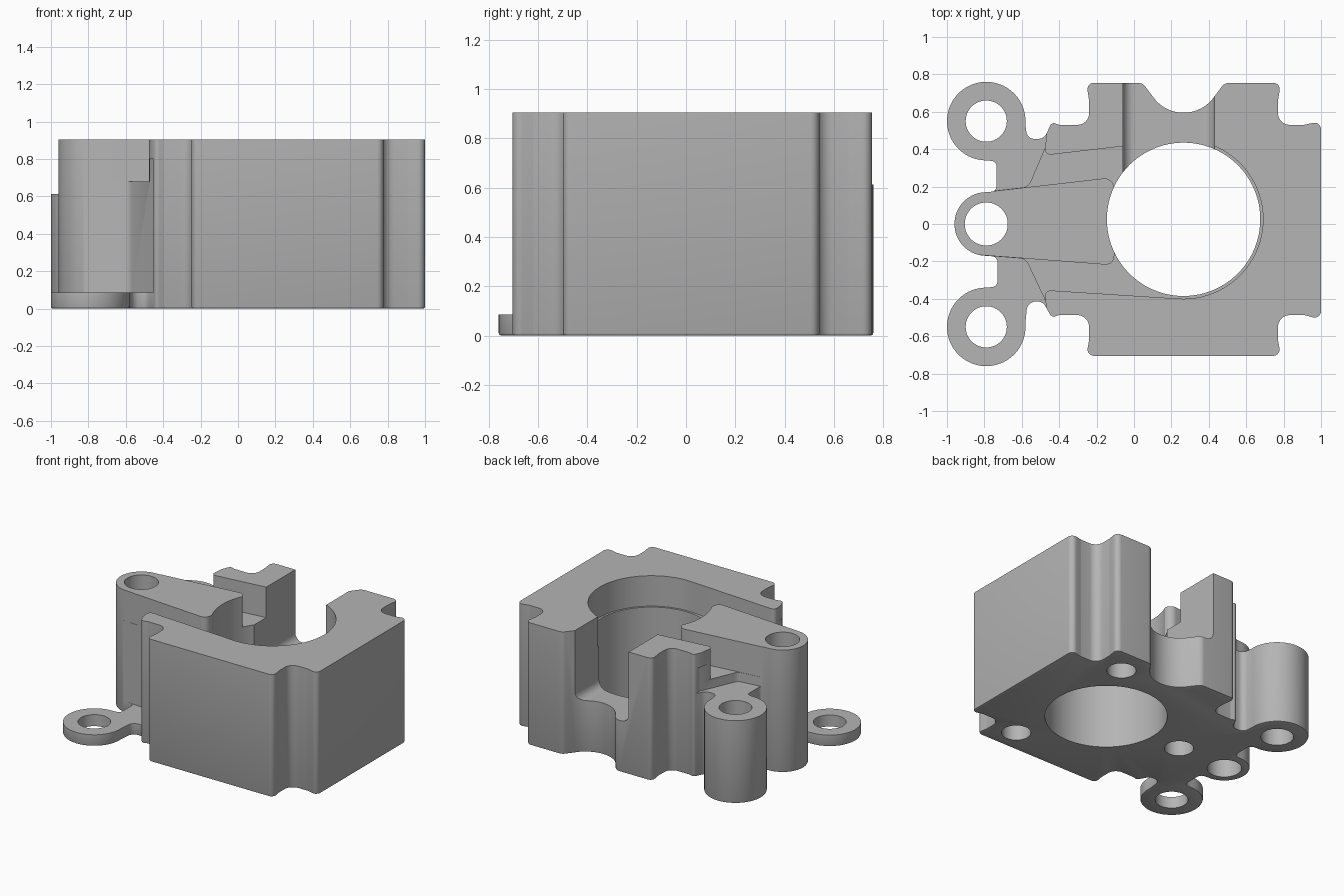
import bpy, bmesh, math
from mathutils import Vector

old = bpy.data.objects.get("Cube")
if old:
    bpy.data.objects.remove(old, do_unlink=True)

TOP, SEAT = 0.905, 0.68
BORE = (0.265, 0.025)

grey = bpy.data.materials.new("machined grey")
grey.use_nodes = True
grey.diffuse_color = (0.46, 0.46, 0.46, 1)
grey.node_tree.nodes["Principled BSDF"].inputs["Base Color"].default_value = (0.46, 0.46, 0.46, 1)


def arc(centre, r, start, end, n=40):
    """Points on an arc, as sharp profile corners."""
    out = []
    for i in range(n + 1):
        a = math.radians(start + (end - start) * i / n)
        out.append((centre[0] + r * math.cos(a), centre[1] + r * math.sin(a), 0))
    return out


def rounded(corners, n=8):
    """Turn (x, y, radius) corners into a filleted closed profile."""
    pts = []
    for i, (x, y, r) in enumerate(corners):
        p = Vector((x, y))
        if r == 0:
            pts.append(p)
            continue
        a = Vector(corners[i - 1][:2]) - p
        b = Vector(corners[(i + 1) % len(corners)][:2]) - p
        half = a.angle(b) / 2
        t = min(r / math.tan(half), 0.48 * a.length, 0.48 * b.length)
        rad = t * math.tan(half)
        a.normalize()
        b.normalize()
        c = p + (a + b).normalized() * (rad / math.sin(half))
        u, v = p + a * t - c, p + b * t - c
        sweep = u.angle_signed(v)
        for k in range(n + 1):
            s = -sweep * k / n
            pts.append(c + Vector((u.x * math.cos(s) - u.y * math.sin(s),
                                   u.x * math.sin(s) + u.y * math.cos(s))))
    return pts


def prism(name, pts, lo, hi, along_y=False, bevel=0):
    """Extrude a profile along z, or an x-z profile along y."""
    bm = bmesh.new()
    place = (lambda p: (p[0], lo, p[1])) if along_y else (lambda p: (p[0], p[1], lo))
    face = bm.faces.new([bm.verts.new(place(p)) for p in pts])
    rim = list(face.edges)
    ext = bmesh.ops.extrude_face_region(bm, geom=[face], use_keep_orig=True)
    move = Vector((0, hi - lo, 0)) if along_y else Vector((0, 0, hi - lo))
    bmesh.ops.translate(bm, vec=move,
                        verts=[g for g in ext["geom"] if isinstance(g, bmesh.types.BMVert)])
    bmesh.ops.recalc_face_normals(bm, faces=bm.faces[:])
    if bevel:
        bmesh.ops.bevel(bm, geom=rim, offset=bevel, segments=2, profile=0.5, affect='EDGES')
    me = bpy.data.meshes.new(name)
    bm.to_mesh(me)
    bm.free()
    me.materials.append(grey)
    ob = bpy.data.objects.new(name, me)
    bpy.context.collection.objects.link(ob)
    return ob


def hole(name, centre, r, lo, hi, n=48):
    return prism(name, arc(centre, r, 0, 360 * (n - 1) / n, n - 1), lo, hi)


# Housing outline with corner reliefs, back scallop and three mounting ears
ear_back, ear_mid, ear_front = (-0.79, 0.55), (-0.79, 0), (-0.79, -0.55)
outline = [
    (-0.255, -0.705, 0.035), (0.785, -0.705, 0.035), (0.77, -0.62, 0.02),
    (0.77, -0.487, 0.11), (0.91, -0.487, 0.02), (1, -0.51, 0.04),
    (1, 0.55, 0.04), (0.91, 0.53, 0.02), (0.77, 0.53, 0.11),
    (0.77, 0.66, 0.02), (0.785, 0.755, 0.035), (0.485, 0.755, 0.05),
    *arc((0.265, 0.795), 0.2, -35, -145, 24),
    (0.045, 0.755, 0.05), (-0.255, 0.755, 0.035), (-0.24, 0.66, 0.02),
    (-0.24, 0.53, 0.11), (-0.40, 0.53, 0.02), (-0.44, 0.545, 0.03),
    (-0.48, 0.455, 0.05), (-0.57, 0.455, 0.06),
    *arc(ear_back, 0.21, -5, 270),
    (-0.735, 0.335, 0.055), (-0.735, 0.175, 0.07),
    *arc(ear_mid, 0.17, 90, 270),
    (-0.73, -0.175, 0.07), (-0.73, -0.335, 0.055),
    *arc(ear_front, 0.21, 90, 365),
    (-0.57, -0.42, 0.06), (-0.49, -0.41, 0.05), (-0.44, -0.50, 0.03),
    (-0.40, -0.487, 0.02), (-0.24, -0.487, 0.11), (-0.24, -0.62, 0.02)]
housing = prism("housing", rounded(outline), 0, TOP, bevel=0.01)

# Recess round the centre arm, opening into the upper bore
recess = [
    (-1.1, 0.136, 0), (-0.115, 0.249, 0.05), (-0.1, 0.14, 0), (0.1, 0.02, 0),
    (-0.1, -0.14, 0), (-0.115, -0.22, 0.05), (-1.1, -0.145, 0), (-1.1, -0.9, 0),
    (-0.5, -0.9, 0), (-0.465, -0.48, 0), (-0.48, -0.353, 0.03),
    *arc(BORE, 0.425, -95, 95),
    (-0.48, 0.367, 0.03), (-0.465, 0.5, 0), (-0.5, 0.9, 0), (-1.1, 0.9, 0)]

# Steps that lower the front and back ears
back_step = [(-1.1, 0.137, 0), (-0.565, 0.199, 0.05), (-0.445, 0.48, 0),
             (-0.5, 0.9, 0), (-1.1, 0.9, 0)]
front_step = [(-1.1, -0.146, 0), (-0.58, -0.186, 0.05), (-0.45, -0.46, 0),
              (-0.5, -0.9, 0), (-1.1, -0.9, 0)]

# Round-bottomed channel from the bore to the back
channel = [(-0.06, 0.38, 0.06), (0.43, 0.38, 0.06), (0.43, 1, 0), (-0.06, 1, 0)]

cutters = [
    prism("recess_cutter", rounded(recess), SEAT, 1),
    prism("back_step_cutter", rounded(back_step), 0.612, 0.8),
    prism("front_step_cutter", rounded(front_step), 0.085, 0.8),
    prism("channel_cutter", rounded(channel), 0.12, 0.9, along_y=True),
    hole("bore_cutter", BORE, 0.41, -0.1, 1.1, 96),
    hole("back_ear_hole_cutter", ear_back, 0.11, -0.1, 1.1),
    hole("middle_ear_hole_cutter", ear_mid, 0.115, -0.1, 1.1),
    hole("front_ear_hole_cutter", ear_front, 0.11, -0.1, 1.1)]

# Blind holes in the underside
for spot in ((0.58, 0.56), (0.585, -0.53), (-0.385, 0.01)):
    cutters.append(hole("blind_hole_cutter", spot, 0.098, -0.1, 0.3))

bpy.ops.object.select_all(action='DESELECT')
housing.select_set(True)
bpy.context.view_layer.objects.active = housing
for cutter in cutters:
    cutter.hide_render = True
    mod = housing.modifiers.new(cutter.name, 'BOOLEAN')
    mod.operation = 'DIFFERENCE'
    mod.solver = 'EXACT'
    mod.object = cutter
    bpy.ops.object.modifier_apply(modifier=mod.name)
for cutter in cutters:
    bpy.data.objects.remove(cutter, do_unlink=True)

bpy.ops.object.shade_smooth_by_angle(angle=math.radians(30))
